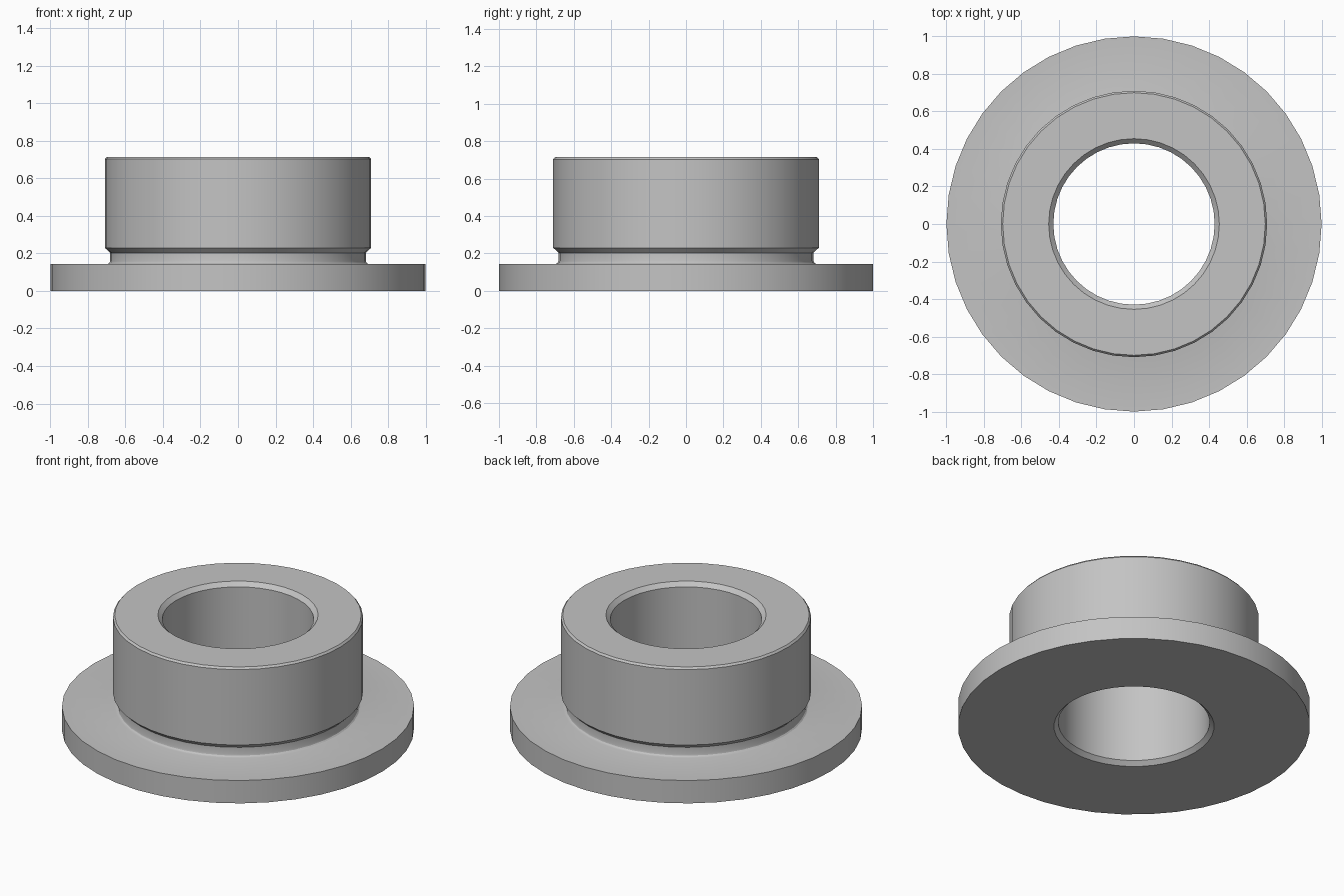
import bpy
import bmesh
import math

cube = bpy.data.objects.get("Cube")
if cube:
    bpy.data.objects.remove(cube, do_unlink=True)

SIDES = 40

# Plain grey material
grey = bpy.data.materials.new("plain grey")
grey.use_nodes = True
colour = (0.55, 0.55, 0.55, 1)
grey.diffuse_color = colour
grey.node_tree.nodes["Principled BSDF"].inputs["Base Color"].default_value = colour


def lathe(name, profile):
    """Revolve a closed (radius, height) profile around the z axis."""
    bm = bmesh.new()
    verts = [bm.verts.new((r, 0, z)) for r, z in profile]
    edges = [bm.edges.new((a, b)) for a, b in zip(verts, verts[1:] + verts[:1])]
    bmesh.ops.spin(bm, geom=verts + edges, cent=(0, 0, 0), axis=(0, 0, 1),
                   angle=math.tau, steps=SIDES, use_merge=False)
    bmesh.ops.remove_doubles(bm, verts=bm.verts, dist=0.0005)
    bmesh.ops.recalc_face_normals(bm, faces=bm.faces)
    mesh = bpy.data.meshes.new(name)
    bm.to_mesh(mesh)
    bm.free()
    mesh.materials.append(grey)
    obj = bpy.data.objects.new(name, mesh)
    bpy.context.collection.objects.link(obj)
    bpy.ops.object.select_all(action="DESELECT")
    obj.select_set(True)
    bpy.context.view_layer.objects.active = obj
    bpy.ops.object.shade_smooth_by_angle(angle=math.radians(25))
    return obj


# Flange and its bottom edge
flange = [(0.455, 0), (1, 0), (1, 0.143)]

# Fillet from the flange face up into the relief groove
fillet = [(0.70 - 0.018 * math.sin(a), 0.161 - 0.018 * math.cos(a))
          for a in (math.radians(d) for d in (0, 30, 60, 90))]

# Collar above the groove, with chamfered edges
collar = [(0.682, 0.203), (0.71, 0.23), (0.71, 0.703), (0.70, 0.715)]

# Through bore, chamfered at both ends
bore = [(0.455, 0.715), (0.43, 0.69), (0.43, 0.025)]

lathe("flanged_bushing", flange + fillet + collar + bore)
